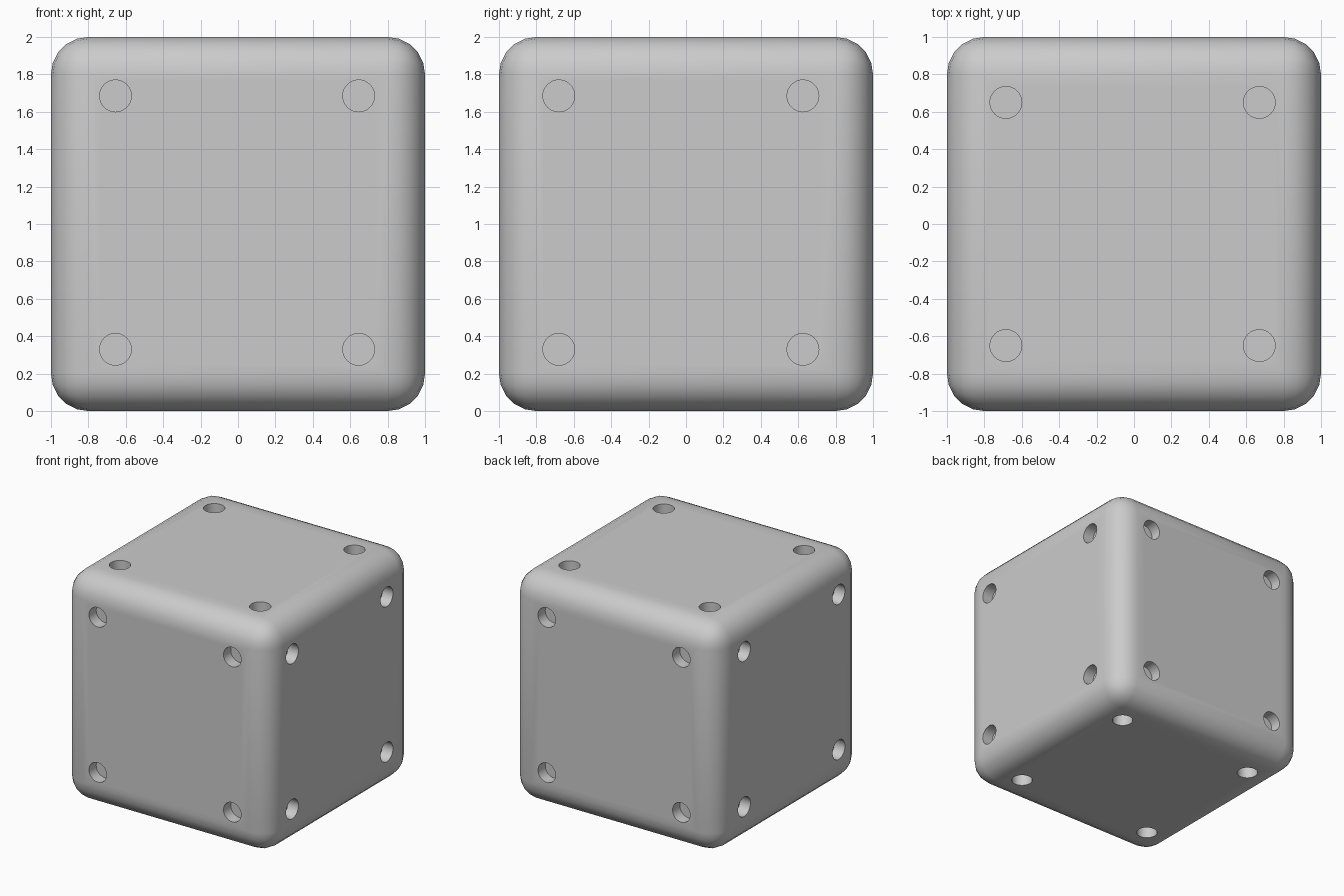
import bpy, bmesh
from mathutils import Matrix, Vector

if "Cube" in bpy.data.objects:
    bpy.data.objects.remove(bpy.data.objects["Cube"])

DEPTH = 0.1      # pocket depth
R = 0.085        # pocket radius


def new_object(name, bm):
    mesh = bpy.data.meshes.new(name)
    bm.to_mesh(mesh)
    bm.free()
    obj = bpy.data.objects.new(name, mesh)
    bpy.context.collection.objects.link(obj)
    return obj


# Rounded cube body
bm = bmesh.new()
bmesh.ops.create_cube(bm, size=2, matrix=Matrix.Translation((0, 0, 1)))
bmesh.ops.bevel(bm, geom=bm.edges[:], offset=0.2, offset_type='OFFSET',
                segments=5, profile=0.5, affect='EDGES')
body = new_object("rounded_cube", bm)

# Round pockets: four per face, aligned on opposite faces
# axis: (first in-plane axis, its positions, second in-plane axis, its positions)
layout = {
    0: (1, (-0.68, 0.625), 2, (0.33, 1.685)),
    1: (0, (-0.655, 0.645), 2, (0.33, 1.685)),
    2: (0, (-0.685, 0.67), 1, (-0.65, 0.65)),
}
bm = bmesh.new()
for axis, (a, a_pos, b, b_pos) in layout.items():
    normal = Vector([float(i == axis) for i in range(3)])
    turn = normal.to_track_quat('Z', 'Y').to_matrix().to_4x4()
    for side in (-1, 1):
        for u in a_pos:
            for v in b_pos:
                p = Vector((0, 0, 0))
                p[axis] = side + (1 if axis == 2 else 0)
                p[a], p[b] = u, v
                bmesh.ops.create_cone(bm, cap_ends=True, segments=32,
                                      radius1=R, radius2=R, depth=2 * DEPTH,
                                      matrix=Matrix.Translation(p) @ turn)
cutter = new_object("pocket_cutter", bm)
cutter.hide_render = True

# Cut the pockets and smooth the rounded edges
bpy.context.view_layer.objects.active = body
body.select_set(True)
cut = body.modifiers.new("pockets", 'BOOLEAN')
cut.operation = 'DIFFERENCE'
cut.solver = 'EXACT'
cut.object = cutter
bpy.ops.object.modifier_apply(modifier=cut.name)
bpy.data.objects.remove(cutter)
bpy.ops.object.shade_smooth_by_angle()
